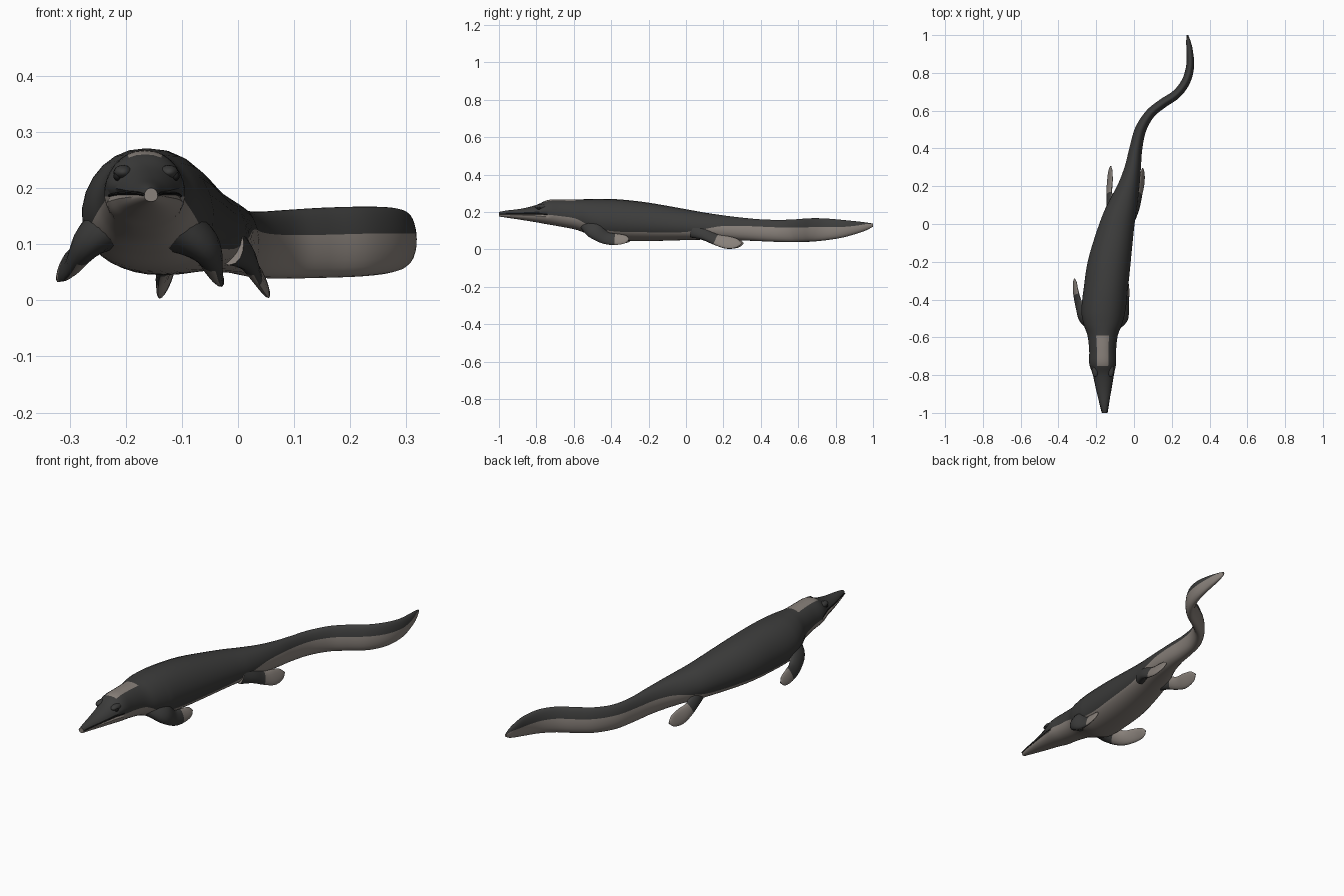
import bpy, math
from mathutils import Vector

if "Cube" in bpy.data.objects:
    bpy.data.objects.remove(bpy.data.objects["Cube"])


def material(name, rgb):
    m = bpy.data.materials.new(name)
    m.diffuse_color = (*rgb, 1)
    m.use_nodes = True
    m.node_tree.nodes["Principled BSDF"].inputs["Base Color"].default_value = m.diffuse_color
    return m


DARK = material("charcoal hide", (0.045, 0.045, 0.044))
LIGHT = material("pale belly", (0.25, 0.22, 0.197))
BLACK = material("mouth and eye black", (0.012, 0.012, 0.012))


def spline(points, steps):
    """Catmull-Rom resampling of tuples of any length."""
    pts = [Vector(p) for p in points]
    out = []
    for i in range(len(pts) - 1):
        a, b, c, d = pts[max(i - 1, 0)], pts[i], pts[i + 1], pts[min(i + 2, len(pts) - 1)]
        for s in range(steps):
            t = s / steps
            out.append(0.5 * (2 * b + (c - a) * t + (2 * a - 5 * b + 4 * c - d) * t * t
                              + (3 * b - a - 3 * c + d) * t ** 3))
    return out + [pts[-1]]


def loft(name, rings, paint):
    """Skin closed rings; paint(ring, segment, centre, normal) gives the slot."""
    n = len(rings[0])
    verts = [v for r in rings for v in r]
    faces = [(i * n + j, i * n + (j + 1) % n, (i + 1) * n + (j + 1) % n, (i + 1) * n + j)
             for i in range(len(rings) - 1) for j in range(n)]
    faces += [tuple(reversed(range(n))), tuple(range(len(verts) - n, len(verts)))]
    me = bpy.data.meshes.new(name)
    me.from_pydata(verts, [], faces)
    for m in (DARK, LIGHT, BLACK):
        me.materials.append(m)
    ob = bpy.data.objects.new(name, me)
    bpy.context.collection.objects.link(ob)
    bpy.context.view_layer.objects.active = ob
    ob.select_set(True)
    bpy.ops.object.mode_set(mode='EDIT')
    bpy.ops.mesh.select_all(action='SELECT')
    bpy.ops.mesh.normals_make_consistent(inside=False)
    bpy.ops.object.mode_set(mode='OBJECT')
    for f in me.polygons:
        k = min(f.index, (len(rings) - 1) * n - 1)
        f.material_index = paint(k // n, k % n, f.center, f.normal)
    bpy.ops.object.shade_smooth_by_angle(angle=math.radians(50))
    ob.select_set(False)
    return ob


# Body: centre x, y, half width, bottom z, top z, height of the colour line
BODY = [
    (-.155, -1.0, .012, .176, .200, .188), (-.157, -.96, .022, .170, .208, .190),
    (-.160, -.88, .040, .158, .218, .190), (-.162, -.80, .056, .145, .238, .190),
    (-.166, -.74, .071, .134, .264, .186), (-.166, -.67, .071, .122, .268, .178),
    (-.166, -.59, .080, .106, .267, .165), (-.165, -.53, .102, .084, .269, .135),
    (-.162, -.46, .116, .058, .271, .110), (-.150, -.35, .116, .048, .267, .095),
    (-.130, -.20, .112, .045, .250, .092), (-.088, 0.0, .091, .050, .215, .092),
    (-.058, .10, .076, .052, .197, .105), (-.028, .20, .057, .050, .182, .124),
    (-.006, .30, .043, .048, .170, .126), (.010, .40, .034, .044, .161, .122),
    (.035, .50, .030, .040, .158, .118), (.085, .583, .026, .039, .161, .116),
    (.150, .637, .025, .040, .165, .117), (.225, .688, .024, .043, .167, .119),
    (.275, .755, .023, .050, .165, .119), (.297, .835, .021, .063, .158, .120),
    (.295, .915, .017, .085, .150, .128), (.288, .965, .012, .103, .144, .136),
    (.283, 1.0, .004, .122, .138, .135),
]
UP, LOW = 16, 14
path = spline(BODY, 5)
rings = []
for i, p in enumerate(path):
    x, y, w, lo, hi, line = p
    a, b = path[max(i - 1, 0)], path[min(i + 1, len(path) - 1)]
    tan = Vector((b[0] - a[0], b[1] - a[1])).normalized()
    if y < -.45:
        tan = Vector((0, 1))
    c, h = (lo + hi) / 2, (hi - lo) / 2
    a0 = math.asin(max(-.95, min(.95, (line - c) / h)))
    angles = [a0 + (math.pi - 2 * a0) * j / UP for j in range(UP)]
    angles += [math.pi - a0 + (math.pi + 2 * a0) * j / LOW for j in range(LOW)]
    ring = []
    for j, ang in enumerate(angles):
        s, co = math.sin(ang), math.cos(ang)
        side = math.copysign(abs(co) ** .9, co) * w * (1 - .10 * s)
        if j in (0, UP) and y < -.73:      # mouth crease
            side *= .86
        ring.append((x + side * tan.y, y - side * tan.x, c + h * s))
    rings.append(ring)


def paint_body(i, j, c, n):
    if j >= UP:
        return 1
    if -.75 < c.y < -.59 and abs(j + .5 - UP / 2) < 2:   # crown patch
        return 1
    return 0


loft("body", rings, paint_body)

# Mouth line: narrow strips following the crease on each side of the jaw
for sign, j in ((1, 0), (-1, UP)):
    strip = []
    for r in rings:
        v = Vector(r[j])
        if v.y < -.74:
            o = v + Vector((sign * .003, 0, 0))
            strip.append([o + Vector((sign * dx, 0, dz)) for dx, dz in
                          ((0, .0025), (.002, 0), (0, -.0025), (-.004, 0))])
    loft("mouth_line", strip, lambda *a: 2)

# Eyes and brows
for s in (-1, 1):
    for name, loc, scale, mat in (
            ("brow", (-.164 + s * .041, -.775, .228), (.017, .034, .013), DARK),
            ("eye", (-.163 + s * .052, -.787, .221), (.007, .011, .008), BLACK)):
        bpy.ops.mesh.primitive_uv_sphere_add(segments=16, ring_count=10, radius=1, location=loc)
        ob = bpy.context.object
        ob.name, ob.scale = name, scale
        ob.data.materials.append(mat)
        bpy.ops.object.shade_smooth()
        ob.select_set(False)


# Flippers: x, y, z, half chord, half thickness along the limb
def flipper(name, sign, pts, light_from):
    limb = spline(pts, 5)
    normal = Vector((sign, 0, .4)).normalized()
    rings = []
    for i, p in enumerate(limb):
        a, b = limb[max(i - 1, 0)], limb[min(i + 1, len(limb) - 1)]
        tan = Vector(b[:3]) - Vector(a[:3])
        chord = tan.cross(normal).normalized()
        thick = chord.cross(tan).normalized()
        rings.append([Vector(p[:3]) + chord * p[3] * math.cos(t) + thick * p[4] * math.sin(t)
                      for t in (2 * math.pi * k / 16 for k in range(16))])

    def paint(i, j, c, n):
        inner = n.dot(normal) < -.2 and i > 6
        outer = i / len(limb) > light_from and n.dot(normal) > .3
        return 1 if inner or outer else 0
    loft(name, rings, paint)


SHAPE_FRONT = [(.066, .045), (.050, .030), (.036, .016), (.032, .010), (.023, .006), (.003, .002)]
SHAPE_REAR = [(.050, .032), (.034, .020), (.031, .012), (.036, .009), (.026, .006), (.003, .002)]
FLIPPERS = [
    ("front_left_flipper", -1, SHAPE_FRONT, .52,
     [(-.215, -.50, .14), (-.262, -.485, .11), (-.29, -.43, .072), (-.308, -.36, .062),
      (-.313, -.31, .058), (-.314, -.288, .058)]),
    ("front_right_flipper", 1, SHAPE_FRONT, .52,
     [(-.11, -.50, .13), (-.062, -.485, .10), (-.046, -.43, .062), (-.040, -.37, .054),
      (-.036, -.325, .055), (-.035, -.305, .056)]),
    ("rear_right_flipper", 1, SHAPE_REAR, .38,
     [(-.02, .05, .105), (.010, .10, .082), (.028, .16, .053), (.040, .22, .038),
      (.045, .27, .034), (.046, .297, .034)]),
    ("rear_left_flipper", -1, SHAPE_REAR, .38,
     [(-.10, .04, .105), (-.123, .10, .080), (-.131, .16, .052), (-.128, .22, .037),
      (-.125, .28, .034), (-.123, .308, .034)]),
]
for name, sign, shape, light_from, pos in FLIPPERS:
    flipper(name, sign, [p + s for p, s in zip(pos, shape)], light_from)
